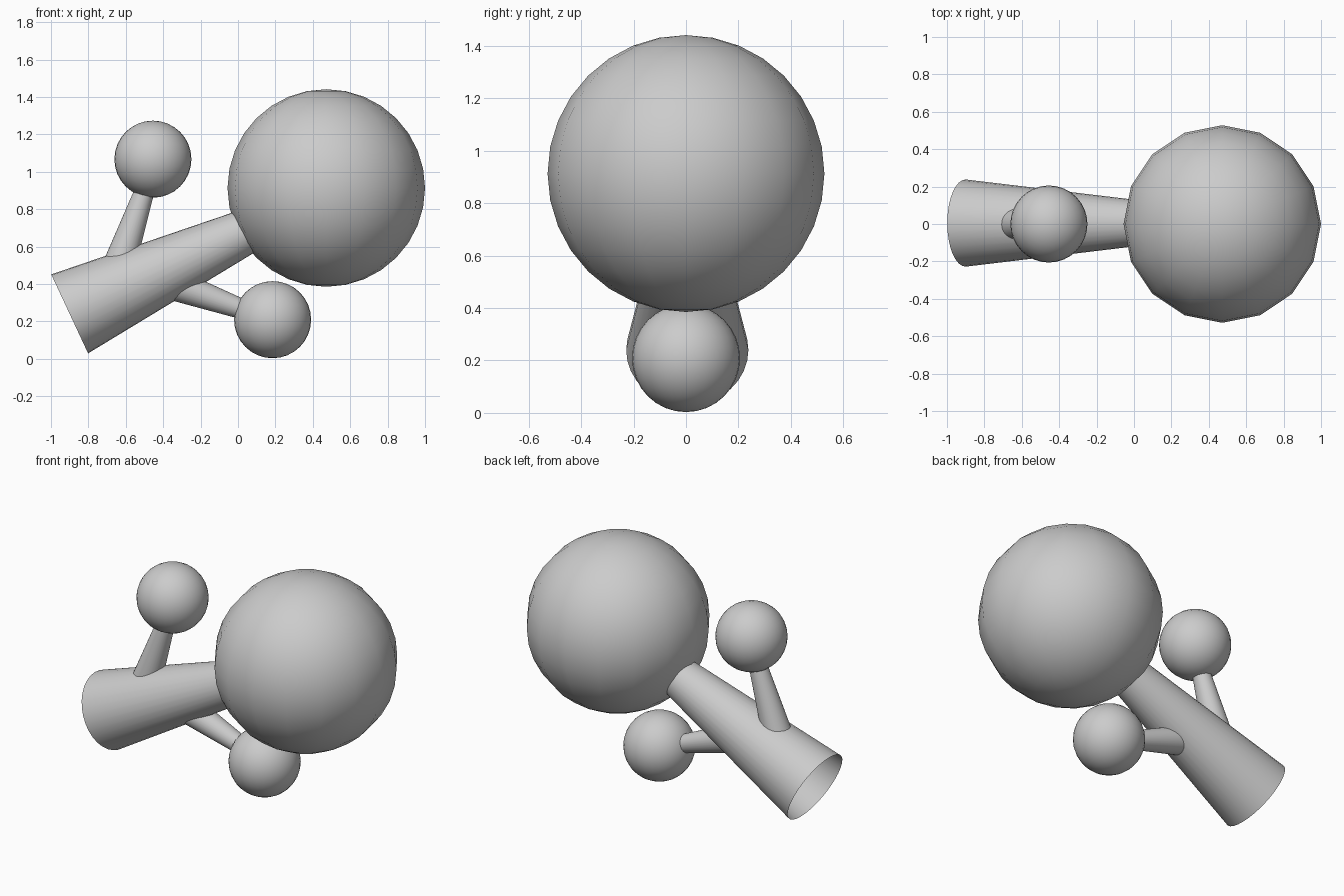
import bpy
import math
from mathutils import Vector

if "Cube" in bpy.data.objects:
    bpy.data.objects.remove(bpy.data.objects["Cube"])


def smooth(name):
    ob = bpy.context.object
    ob.name = name
    bpy.ops.object.shade_smooth_by_angle(angle=math.radians(40))
    return ob


def ball(name, centre, radius, segments, rings):
    bpy.ops.mesh.primitive_uv_sphere_add(segments=segments, ring_count=rings,
                                         radius=radius, location=centre)
    return smooth(name)


def taper(name, start, end, r_start, r_end):
    # open-ended tapered tube between two points
    a, b = Vector(start), Vector(end)
    d = b - a
    bpy.ops.mesh.primitive_cone_add(vertices=32, radius1=r_start, radius2=r_end,
                                    depth=d.length, end_fill_type='NOTHING',
                                    location=(a + b) / 2,
                                    rotation=d.to_track_quat('Z', 'Y').to_euler())
    return smooth(name)


# large ball at the end of the stem
ball("large_ball", (0.472, 0, 0.913), 0.528, 16, 16)

# hollow tapered stem, slightly sunk into the large ball
taper("stem", (-0.9, 0.005, 0.24), (0.06, 0.005, 0.688), 0.233, 0.118)

# two side branches, each with a small ball
for side, base, tip, ball_centre in (
        ("upper", (-0.638, 0, 0.49), (-0.492, 0, 0.92), (-0.455, 0, 1.067)),
        ("lower", (-0.375, 0, 0.408), (0.05, 0, 0.255), (0.185, 0, 0.209))):
    taper(side + "_branch", base, tip, 0.088, 0.051)
    ball(side + "_small_ball", ball_centre, 0.206, 32, 16)
